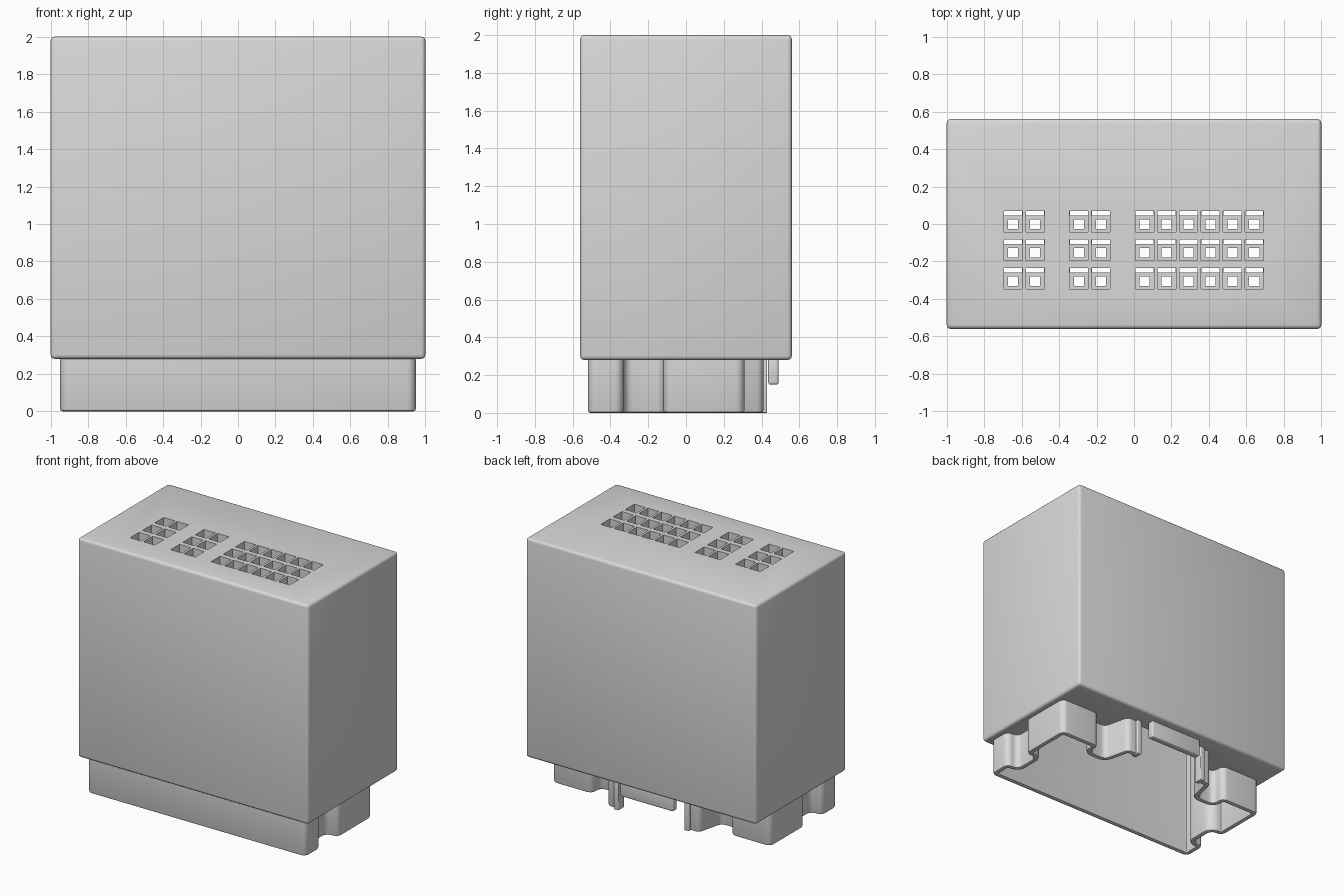
import bpy, bmesh, math
from mathutils import Vector

if "Cube" in bpy.data.objects:
    bpy.data.objects.remove(bpy.data.objects["Cube"])

grey = bpy.data.materials.new("plastic grey")
grey.use_nodes = True
grey.diffuse_color = (0.7, 0.7, 0.7, 1)
grey.node_tree.nodes["Principled BSDF"].inputs["Base Color"].default_value = (0.7, 0.7, 0.7, 1)


def finish(name, bm):
    bmesh.ops.recalc_face_normals(bm, faces=bm.faces)
    mesh = bpy.data.meshes.new(name)
    bm.to_mesh(mesh)
    bm.free()
    mesh.materials.append(grey)
    obj = bpy.data.objects.new(name, mesh)
    bpy.context.collection.objects.link(obj)
    return obj


def activate(obj):
    bpy.ops.object.select_all(action="DESELECT")
    obj.select_set(True)
    bpy.context.view_layer.objects.active = obj


def smooth(obj):
    activate(obj)
    bpy.ops.object.shade_smooth_by_angle(angle=math.radians(32))


def add_box(bm, x0, x1, y0, y1, z0, z1):
    verts = bmesh.ops.create_cube(bm, size=1)["verts"]
    for v in verts:
        v.co = ((x0 + x1) / 2 + v.co.x * (x1 - x0),
                (y0 + y1) / 2 + v.co.y * (y1 - y0),
                (z0 + z1) / 2 + v.co.z * (z1 - z0))


def make_box(name, *bounds, bevel):
    bm = bmesh.new()
    add_box(bm, *bounds)
    bmesh.ops.bevel(bm, geom=bm.edges[:], offset=bevel, segments=3,
                    profile=0.5, affect="EDGES")
    return finish(name, bm)


def round_path(points, radius, steps=6):
    """Replace the inner corners of an open path with arcs."""
    pts = [Vector(p) for p in points]
    out = [pts[0]]
    for a, b, c in zip(pts, pts[1:], pts[2:]):
        u, w = (a - b).normalized(), (c - b).normalized()
        half = u.angle(w) / 2
        centre = b + (u + w).normalized() * (radius / math.sin(half))
        start = b + u * (radius / math.tan(half)) - centre
        end = b + w * (radius / math.tan(half)) - centre
        sweep = start.angle(end)
        for i in range(steps + 1):
            t = i / steps
            arc = start * math.sin((1 - t) * sweep) + end * math.sin(t * sweep)
            out.append(centre + arc / math.sin(sweep))
    return out + [pts[-1]]


def offset_path(path, dist):
    """Move an open path sideways, towards the inside of the shroud."""
    out = []
    for i, p in enumerate(path):
        near = []
        for a, b in ((i - 1, i), (i, i + 1)):
            if a >= 0 and b < len(path):
                d = (path[b] - path[a]).normalized()
                near.append(Vector((d.y, -d.x)))
        n = sum(near, Vector((0, 0))).normalized()
        out.append(p + n * (dist / n.dot(near[0])))
    return out


# Outline of the shroud, clockwise from the left rear end, then mirrored
half = [(.30, .41), (.40, .41), (.45, .20), (.60, .20), (.60, .31), (.95, .31),
        (.95, -.12), (.85, -.12), (.85, -.33), (.95, -.33), (.95, -.52)]
outline = round_path(half + [(-x, y) for x, y in reversed(half)], 0.046)

# Shroud wall: a thin section with a rounded rim, swept along the outline
section = [(0, .285), (0, .015), (.004, .004), (.015, 0),
           (.025, 0), (.036, .004), (.04, .015), (.04, .285)]
bm = bmesh.new()
rows = [[bm.verts.new((p.x, p.y, z)) for p in offset_path(outline, d)] for d, z in section]
for r, row in enumerate(rows):
    below = rows[(r + 1) % len(rows)]
    for i in range(len(row) - 1):
        bm.faces.new((row[i], row[i + 1], below[i + 1], below[i]))
for end in (0, -1):
    bm.faces.new([row[end] for row in rows])
smooth(finish("mating_shroud", bm))

# Ribs beside the rear opening, and the latch tab between them
for side, name in ((1, "left_rib"), (-1, "right_rib")):
    x0, x1 = sorted((side * .285, side * .325))
    smooth(make_box(name, x0, x1, .36, .43, 0, .285, bevel=.006))
smooth(make_box("latch_tab", -.23, .23, .435, .49, .15, .30, bevel=.012))

# Housing block
body = make_box("housing", -1, 1, -.56, .56, .28, 2, bevel=.022)

# Deep cavity above the shroud
bm = bmesh.new()
inner = offset_path(outline, .04)
face = bm.faces.new([bm.verts.new((p.x, p.y, .1)) for p in inner])
top = bmesh.ops.extrude_face_region(bm, geom=[face])["geom"]
for v in top:
    if isinstance(v, bmesh.types.BMVert):
        v.co.z = 1.0
cutters = [finish("cavity_cutter", bm)]

# Terminal pockets in the top, each with a wire hole and a slot below
pockets, passages = bmesh.new(), bmesh.new()
for column in (0, 1, 3, 4, 6, 7, 8, 9, 10, 11):
    x = -.645 + .117 * column
    for row in range(3):
        y = -.152 * row
        add_box(pockets, x - .049, x + .049, y - .042, y + .07, 1.6, 2.1)
        add_box(passages, x - .027, x + .027, y - .027, y + .025, .9, 1.7)
        add_box(passages, x - .048, x + .048, y + .045, y + .069, .9, 1.7)
cutters += [finish("pocket_cutter", pockets), finish("passage_cutter", passages)]

for cutter in cutters:
    cutter.hide_render = True
    mod = body.modifiers.new("cut", "BOOLEAN")
    mod.operation = "DIFFERENCE"
    mod.solver = "EXACT"
    mod.object = cutter
    activate(body)
    bpy.ops.object.modifier_apply(modifier=mod.name)
    bpy.data.objects.remove(cutter)
smooth(body)
